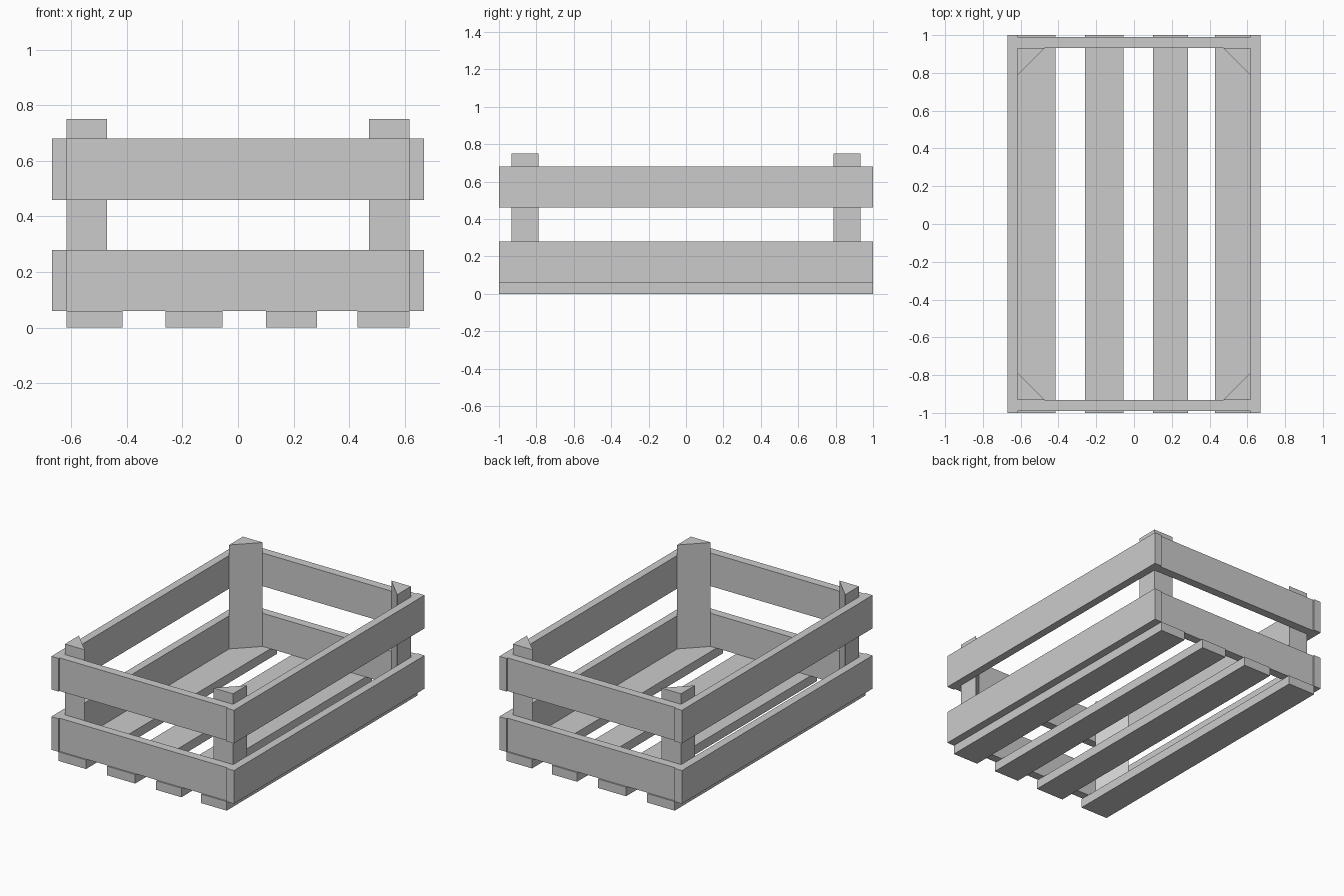
import bpy, bmesh

cube = bpy.data.objects.get("Cube")
if cube:
    bpy.data.objects.remove(cube, do_unlink=True)

grey = bpy.data.materials.new("plain_grey")
grey.use_nodes = True
colour = (0.6, 0.6, 0.6, 1)
grey.diffuse_color = colour
grey.node_tree.nodes["Principled BSDF"].inputs["Base Color"].default_value = colour


def prism(name, outline, z0, z1):
    """Extrude a flat outline upward from z0 to z1."""
    bm = bmesh.new()
    base = bm.faces.new([bm.verts.new((x, y, z0)) for x, y in outline])
    top = bmesh.ops.extrude_face_region(bm, geom=[base])["geom"]
    verts = [v for v in top if isinstance(v, bmesh.types.BMVert)]
    bmesh.ops.translate(bm, verts=verts, vec=(0, 0, z1 - z0))
    bmesh.ops.recalc_face_normals(bm, faces=bm.faces)
    mesh = bpy.data.meshes.new(name)
    bm.to_mesh(mesh)
    bm.free()
    mesh.materials.append(grey)
    obj = bpy.data.objects.new(name, mesh)
    bpy.context.collection.objects.link(obj)


def board(name, x0, x1, y0, y1, z0, z1):
    prism(name, [(x0, y0), (x1, y0), (x1, y1), (x0, y1)], z0, z1)


IN_X, OUT_X = 0.617, 0.67     # inner and outer faces of the side boards
IN_Y, OUT_Y = 0.933, 0.99     # inner and outer faces of the end boards
FLOOR, TOP, LEG = 0.06, 0.75, 0.145

# Floor slats
slats = [(-IN_X, -0.415), (-0.26, -0.055), (0.10, 0.285), (0.43, IN_X)]
for i, (x0, x1) in enumerate(slats):
    board(f"floor_slat_{i + 1}", x0, x1, -1, 1, 0, FLOOR)

# Two rows of wall boards
for row, z0 in (("lower", FLOOR), ("upper", 0.46)):
    z1 = z0 + 0.22
    board(f"left_{row}_board", IN_X, OUT_X, -1, 1, z0, z1)
    board(f"right_{row}_board", -OUT_X, -IN_X, -1, 1, z0, z1)
    board(f"front_{row}_board", -IN_X, IN_X, -OUT_Y, -IN_Y, z0, z1)
    board(f"back_{row}_board", -IN_X, IN_X, IN_Y, OUT_Y, z0, z1)

# Triangular corner posts
for side, sx in (("left", 1), ("right", -1)):
    for end, sy in (("front", -1), ("back", 1)):
        corner = [(IN_X, IN_Y), (IN_X - LEG, IN_Y), (IN_X, IN_Y - LEG)]
        prism(f"{end}_{side}_post", [(sx * x, sy * y) for x, y in corner], FLOOR, TOP)
